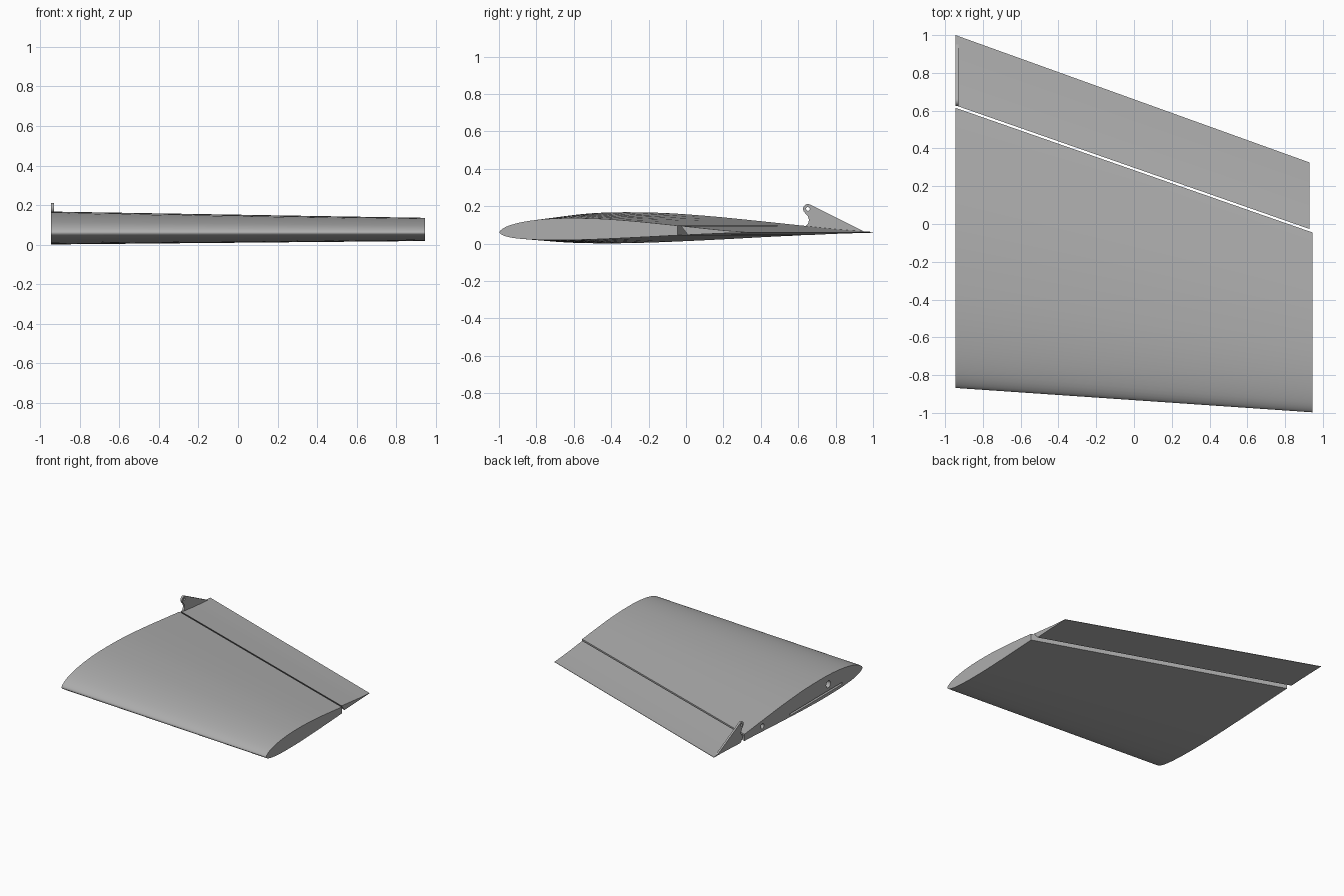
import bpy, bmesh, math

if "Cube" in bpy.data.objects:
    bpy.data.objects.remove(bpy.data.objects["Cube"])

grey = bpy.data.materials.new("wing grey")
grey.diffuse_color = (0.42, 0.42, 0.42, 1)
grey.use_nodes = True
grey.node_tree.nodes["Principled BSDF"].inputs["Base Color"].default_value = grey.diffuse_color

# Airfoil: chord fraction, upper and lower height (fractions of the chord)
FRAC = [0, .005, .0125, .03, .06, .1, .16, .23, .3, .4, .5, .6, .72, .8, .9, 1]
UPPER = [0, .0085, .0145, .024, .034, .043, .0515, .0565, .0575, .0555,
         .049, .040, .0275, .019, .0085, .001]
LOWER = [0, -.007, -.0115, -.0175, -.0235, -.0275, -.0305, -.0315, -.031, -.028,
         -.0235, -.0185, -.012, -.0085, -.004, -.001]
ROOTS = [math.sqrt(f) for f in FRAC]
HALF = 0.945
Z0 = 0.06


def height(table, f):
    """Smooth interpolation of the airfoil in sqrt(chord fraction)."""
    s = math.sqrt(min(max(f, 0), 1))
    last = len(ROOTS) - 1
    i = max(k for k in range(last) if ROOTS[k] <= s)

    def slope(k):
        a, b = max(k - 1, 0), min(k + 1, last)
        return (table[b] - table[a]) / (ROOTS[b] - ROOTS[a])
    h = ROOTS[i + 1] - ROOTS[i]
    t = (s - ROOTS[i]) / h
    return ((2*t**3 - 3*t**2 + 1) * table[i] + (t**3 - 2*t**2 + t) * h * slope(i)
            + (3*t**2 - 2*t**3) * table[i + 1] + (t**3 - t**2) * h * slope(i + 1))


def span(x, root, tip):
    return root + (tip - root) * (x + HALF) / (2 * HALF)


def station(x):
    """Leading edge, hinge wall and trailing edge y at span position x."""
    return span(x, -.868, -.997), span(x, .615, -.045), span(x, 1.0, .32)


def point(x, table, f):
    le, _, te = station(x)
    c = te - le
    return (x, le + f * c, Z0 + height(table, f) * c)


def wing_section(x, n=26):
    le, hinge, te = station(x)
    fh = (hinge - le) / (te - le)
    fs = [fh * (i / n) ** 2 for i in range(n + 1)]
    return ([point(x, UPPER, f) for f in reversed(fs)]
            + [point(x, LOWER, f) for f in fs[1:]])


def aileron_section(x, n=8):
    le, hinge, te = station(x)
    c = te - le
    top, low = (hinge + .013 - le) / c, (hinge + .05 - le) / c
    return ([point(x, UPPER, top + (1 - top) * i / n) for i in range(n + 1)]
            + [point(x, LOWER, 1 - (1 - low) * i / n) for i in range(n + 1)])


def finish(ob):
    ob.data.materials.clear()
    ob.data.materials.append(grey)
    bpy.ops.object.select_all(action='DESELECT')
    ob.select_set(True)
    bpy.context.view_layer.objects.active = ob
    bpy.ops.object.shade_smooth_by_angle(angle=math.radians(40))


def loft(name, a, b):
    """Closed solid between two matching sections."""
    bm = bmesh.new()
    va, vb = [bm.verts.new(p) for p in a], [bm.verts.new(p) for p in b]
    n = len(va)
    for i in range(n):
        j = (i + 1) % n
        bm.faces.new((va[i], va[j], vb[j], vb[i]))
    bm.faces.new(va)
    bm.faces.new(vb)
    bmesh.ops.recalc_face_normals(bm, faces=bm.faces)
    me = bpy.data.meshes.new(name)
    bm.to_mesh(me)
    bm.free()
    ob = bpy.data.objects.new(name, me)
    bpy.context.collection.objects.link(ob)
    return ob


def ring(x, y, z, r, n=24):
    return [(x, y + r * math.cos(2 * math.pi * i / n),
             z + r * math.sin(2 * math.pi * i / n)) for i in range(n)]


def box_section(x, y0, y1, z0, z1):
    return [(x, y0, z0), (x, y1, z0), (x, y1, z1), (x, y0, z1)]


# Main wing panel with joiner sockets and a wiring slot in the root end
wing = loft("wing_panel", wing_section(-HALF), wing_section(HALF))
x0, x1 = -HALF - .05, -HALF + .2
cutters = [
    loft("spar_socket", ring(x0, -.44, .092, .027), ring(x1, -.44, .092, .027)),
    loft("pin_socket", ring(x0, .39, .075, .02), ring(x1, .39, .075, .02)),
    loft("root_slot", box_section(x0, -.62, .04, .026, .041),
         box_section(x1, -.62, .04, .026, .041)),
]
bpy.context.view_layer.objects.active = wing
for cutter in cutters:
    cutter.hide_render = True
    mod = wing.modifiers.new("cut", 'BOOLEAN')
    mod.operation = 'DIFFERENCE'
    mod.solver = 'EXACT'
    mod.object = cutter
    bpy.ops.object.modifier_apply(modifier=mod.name)
for cutter in cutters:
    bpy.data.objects.remove(cutter)
finish(wing)

# Hinged control surface with a bevelled front edge
finish(loft("aileron", aileron_section(-HALF), aileron_section(.93)))

# Control horn: flat plate with rounded head and a rod hole
head = (.652, .185)
outline = [(.96, .06), (.66, .05), (.632, .085), (.652, .105), (.658, .125), (.652, .145)]
outline.reverse()
arc = [(head[0] + .026 * math.cos(math.radians(a)),
        head[1] + .026 * math.sin(math.radians(a))) for a in range(60, 226, 15)]
hole = [p[1:] for p in ring(0, head[0], head[1], .01, 16)]
curve = bpy.data.curves.new("control_horn", 'CURVE')
curve.dimensions = '2D'
curve.fill_mode = 'BOTH'
curve.extrude = .0075
for pts in (arc + outline, hole):
    sp = curve.splines.new('POLY')
    sp.points.add(len(pts) - 1)
    for p, (y, z) in zip(sp.points, pts):
        p.co = (y, z, 0, 1)
    sp.use_cyclic_u = True
horn = bpy.data.objects.new("control_horn", curve)
bpy.context.collection.objects.link(horn)
horn.rotation_euler = (math.pi / 2, 0, math.pi / 2)
horn.location.x = -HALF + .0073
bpy.ops.object.select_all(action='DESELECT')
horn.select_set(True)
bpy.context.view_layer.objects.active = horn
bpy.ops.object.convert(target='MESH')
finish(bpy.context.view_layer.objects.active)
